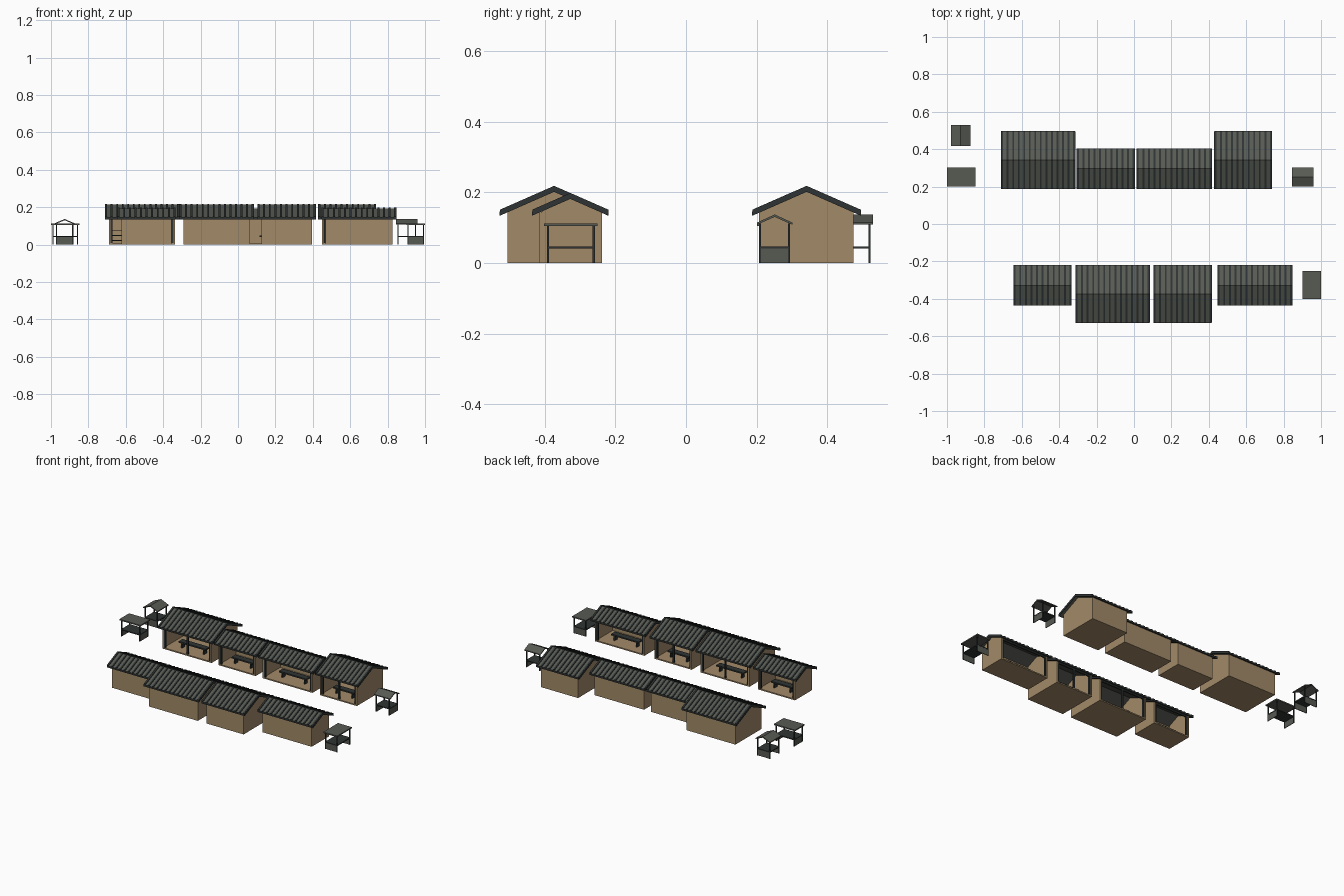
import bpy, bmesh

if "Cube" in bpy.data.objects:
    bpy.data.objects.remove(bpy.data.objects["Cube"])


def material(name, rgb):
    m = bpy.data.materials.new(name)
    m.diffuse_color = (*rgb, 1)
    m.use_nodes = True
    m.node_tree.nodes["Principled BSDF"].inputs["Base Color"].default_value = m.diffuse_color
    return m


TAN = material("tan plaster", (0.36, 0.255, 0.14))
GREY = material("grey sheet", (0.096, 0.102, 0.086))
DARK = material("dark timber", (0.029, 0.034, 0.033))


def prism(bm, pts, x0, x1, mat=0):
    """Extrude a (y, z) outline from x0 to x1."""
    a = [bm.verts.new((x0, y, z)) for y, z in pts]
    b = [bm.verts.new((x1, y, z)) for y, z in pts]
    n = len(pts)
    faces = [bm.faces.new(a), bm.faces.new(b)]
    for i in range(n):
        j = (i + 1) % n
        faces.append(bm.faces.new((a[i], a[j], b[j], b[i])))
    for f in faces:
        f.material_index = mat


def box(bm, x0, x1, y0, y1, z0, z1, mat=0):
    prism(bm, [(y0, z0), (y1, z0), (y1, z1), (y0, z1)], x0, x1, mat)


def finish(bm, name, mats, place):
    """Move local coordinates into the scene and make the object."""
    for v in bm.verts:
        v.co = place(*v.co)
    bmesh.ops.recalc_face_normals(bm, faces=bm.faces)
    me = bpy.data.meshes.new(name)
    bm.to_mesh(me)
    bm.free()
    for m in mats:
        me.materials.append(m)
    bpy.context.collection.objects.link(bpy.data.objects.new(name, me))


def shop(label, x0, x1, y0, sy, large):
    """Open-fronted shop; local y runs from the street eave (0) to the rear."""
    def place(x, y, z):
        return (x, y0 + sy * y, z)
    depth = 0.307 if large else 0.215
    rear = 0.286 if large else 0.196
    ridge = 0.203 if large else 0.183
    front, half, slope = 0.018, depth / 2, 0.44

    def under(y):
        return ridge - slope * abs(y - half)
    wx0, wx1, t = x0 + 0.02, x1 - 0.02, 0.008

    # walls and floor
    bm = bmesh.new()
    box(bm, wx0, wx1, front, rear, 0, 0.008)
    box(bm, wx0, wx1, rear - t, rear, 0.008, under(rear))
    gable = [(front, 0.008), (rear - t, 0.008), (rear - t, under(rear - t)),
             (half, ridge), (front, under(front))]
    prism(bm, gable, wx0, wx0 + t)
    prism(bm, gable, wx1 - t, wx1)
    finish(bm, label + "_walls", [TAN], place)

    # ribbed roof
    bm = bmesh.new()
    n = round((x1 - x0) / 0.031)
    step = (x1 - x0 - 0.01) / n
    for end in (0, depth):
        def layer(lo, hi):
            return [(end, under(end) + lo), (half, ridge + lo),
                    (half, ridge + hi), (end, under(end) + hi)]
        prism(bm, layer(0, 0.010), x0, x1, 0)
        for i in range(n + 1):
            prism(bm, layer(0.0095, 0.015), x0 + i * step, x0 + i * step + 0.010, 1)
    # dark verge and eave trim
    for x in (x0, x1):
        for end in (0, depth):
            prism(bm, [(end, under(end) - 0.002), (half, ridge - 0.002),
                       (half, ridge + 0.0145), (end, under(end) + 0.0145)],
                  x - 0.002, x + 0.002, 1)
    for y in (0, depth):
        box(bm, x0, x1, y - 0.001, y + 0.001, under(y) - 0.001, under(y) + 0.010, 1)
    finish(bm, label + "_roof", [GREY, DARK], place)

    # street-side posts and eave beam
    bm = bmesh.new()
    posts = [wx0 + t + 0.006, wx1 - t - 0.006] + ([(x0 + x1) / 2] if large else [])
    for x in posts:
        box(bm, x - 0.005, x + 0.005, front + 0.002, front + 0.012, 0.008, under(front))
    box(bm, wx0 + t, wx1 - t, front + 0.002, front + 0.012,
        under(front) - 0.008, under(front) + 0.002)
    finish(bm, label + "_posts", [DARK], place)

    # display table
    bm = bmesh.new()
    w = x1 - x0
    tx0, tx1, ty = x0 + w * 0.25, x1 - w * 0.25, 0.07
    box(bm, tx0, tx1, ty, ty + 0.04, 0.040, 0.049)
    for x in (tx0 + 0.015, tx1 - 0.023):
        box(bm, x, x + 0.008, ty + 0.006, ty + 0.034, 0.008, 0.040)
    finish(bm, label + "_table", [DARK], place)


BACK, FRONT = 0.188, -0.22
shop("back_shop_1", -0.71, -0.316, BACK, 1, True)
shop("back_shop_2", -0.305, 0.003, BACK, 1, False)
shop("back_shop_3", 0.015, 0.415, BACK, 1, False)
shop("back_shop_4", 0.43, 0.737, BACK, 1, True)
shop("front_shop_1", -0.643, -0.335, FRONT, -1, False)
shop("front_shop_2", -0.312, 0.083, FRONT, -1, True)
shop("front_shop_3", 0.105, 0.415, FRONT, -1, True)
shop("front_shop_4", 0.448, 0.845, FRONT, -1, False)

# corner shelves in the first back shop
bm = bmesh.new()
for z in (0.02, 0.046, 0.072):
    box(bm, -0.675, -0.615, 0.43, 0.464, z, z + 0.004)
for x in (-0.675, -0.618):
    box(bm, x, x + 0.003, 0.43, 0.464, 0.008, 0.076)
finish(bm, "corner_shelves", [DARK], lambda x, y, z: (x, y, z))


def stall(label, cx, cy, length, width, gable, along_y):
    """Small stall; local x is its long axis, with a panel at each end."""
    def place(x, y, z):
        return (cx + y, cy + x, z) if along_y else (cx + x, cy + y, z)
    hx, hy, p = length / 2, width / 2, 0.006
    px, py = hx - 0.008, hy - 0.006
    # roof
    bm = bmesh.new()
    if gable:
        prism(bm, [(-hy, 0.108), (0, 0.130), (hy, 0.108),
                   (hy, 0.114), (0, 0.137), (-hy, 0.114)], -hx, hx)
    else:
        box(bm, -hx, hx, -hy, hy, 0.104, 0.112)
    # end panels
    for s in (-1, 1):
        x = s * (px - p / 2)
        box(bm, x - 0.002, x + 0.002, -py + p, py - p, 0, 0.040)
    finish(bm, label + "_roof_and_panels", [GREY], place)
    # frame and counter
    bm = bmesh.new()
    for sx in (-1, 1):
        for sy in (-1, 1):
            x, y = sx * (px - p / 2), sy * (py - p / 2)
            box(bm, x - p / 2, x + p / 2, y - p / 2, y + p / 2, 0, 0.112 if gable else 0.105)
    box(bm, -px, px, -py, py, 0.040, 0.046)
    finish(bm, label + "_frame", [DARK], place)


stall("rear_left_stall", -0.927, 0.473, 0.114, 0.105, True, True)
stall("left_stall", -0.924, 0.251, 0.152, 0.100, False, False)
stall("back_right_stall", 0.903, 0.251, 0.116, 0.100, True, False)
stall("front_right_stall", 0.950, -0.326, 0.152, 0.100, False, True)
